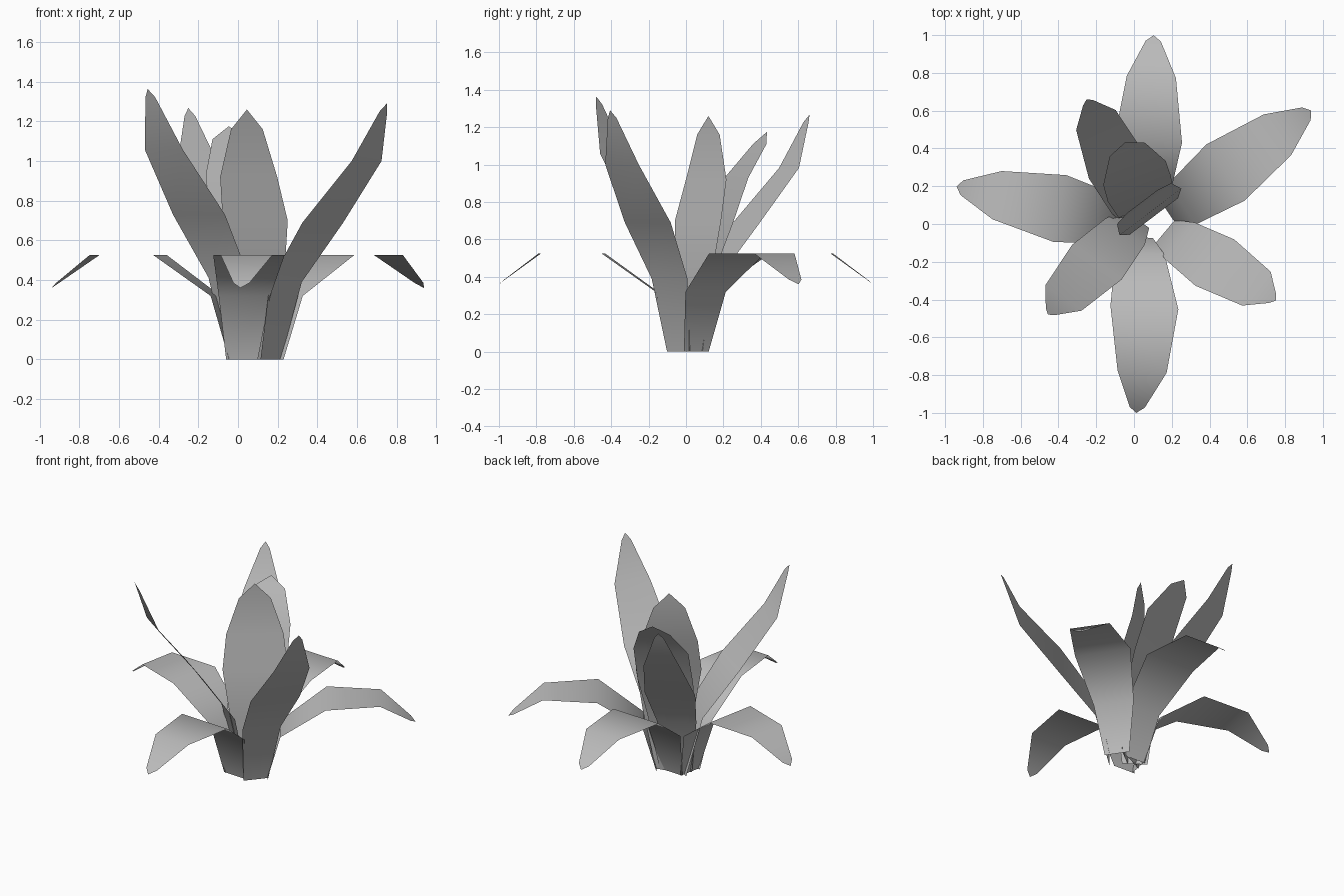
import bpy
import bmesh
from math import radians, cos, sin

cube = bpy.data.objects.get("Cube")
if cube:
    bpy.data.objects.remove(cube)

grey = bpy.data.materials.new("leaf_grey")
grey.use_nodes = True
colour = (0.5, 0.5, 0.5, 1)
grey.diffuse_color = colour
bsdf = next(n for n in grey.node_tree.nodes if n.type == 'BSDF_PRINCIPLED')
bsdf.inputs["Base Color"].default_value = colour
bsdf.inputs["Roughness"].default_value = 0.8

# Leaf profiles, base to tip: distance outward, height, half width
DROOPING = [(0, 0, .08), (.085, .32, .13), (.37, .525, .18),
            (.71, .525, .13), (.90, .385, .04), (.93, .36, 0)]
UPRIGHT = [(0, 0, .08), (.09, .39, .125), (.31, .69, .16),
           (.57, 1.0, .117), (.67, 1.25, .03), (.69, 1.29, 0)]
INNER = [(0, 0, .08), (.04, .4, .15), (.14, .68, .18),
         (.23, .93, .177), (.36, 1.11, .1), (.40, 1.175, 0)]
CORE = [(0, 0, .08), (.0, .4, .16), (.03, .7, .205),
        (.085, .92, .18), (.1, 1.16, .1), (.1, 1.26, 0)]


def leaf(name, profile, base, heading, face=None, height=1.0, bend=0.0):
    """Flat strip leaf; heading is its way out, face the way its width is square to."""
    h = radians(heading)
    f = radians(heading if face is None else face)
    out, side = (cos(h), sin(h)), (-sin(f), cos(f))
    length = profile[-1][0]
    bm = bmesh.new()
    rows = []
    for d, z, w in profile:
        t = d / length
        shift = bend * 4 * t * (1 - t)
        x = base[0] + out[0] * d + side[0] * shift
        y = base[1] + out[1] * d + side[1] * shift
        offsets = (-w, w) if w else (0,)
        rows.append([bm.verts.new((x + side[0] * o, y + side[1] * o, z * height))
                     for o in offsets])
    for low, high in zip(rows, rows[1:]):
        bm.faces.new(low + high[::-1])
    for face_ in bm.faces:
        face_.smooth = True
    bm.normal_update()
    mesh = bpy.data.meshes.new(name)
    bm.to_mesh(mesh)
    bm.free()
    mesh.materials.append(grey)
    obj = bpy.data.objects.new(name, mesh)
    bpy.context.collection.objects.link(obj)
    return obj


# Outer leaves that arch over
leaf("front_drooping_leaf", DROOPING, (.02, -.07), -90.5, -93, bend=.04)
leaf("back_drooping_leaf", DROOPING, (.055, .07), 87)
leaf("left_drooping_leaf", DROOPING, (.185, .055), 36, 34)
leaf("right_drooping_leaf", DROOPING, (-.03, .005), 168, 169)

# Outer leaves that stand up
leaf("front_left_upright_leaf", UPRIGHT, (.165, -.04), -32, -40)
leaf("front_right_upright_leaf", UPRIGHT, (.015, .025), 227, 235, height=1.057)
leaf("back_upright_leaf", UPRIGHT, (.03, .03), 114, 117, height=.982)

# Broad leaves in the middle
leaf("inner_back_leaf", INNER, (.07, .05), 107, 111)
leaf("inner_core_leaf", CORE, (.105, .04), 127)
